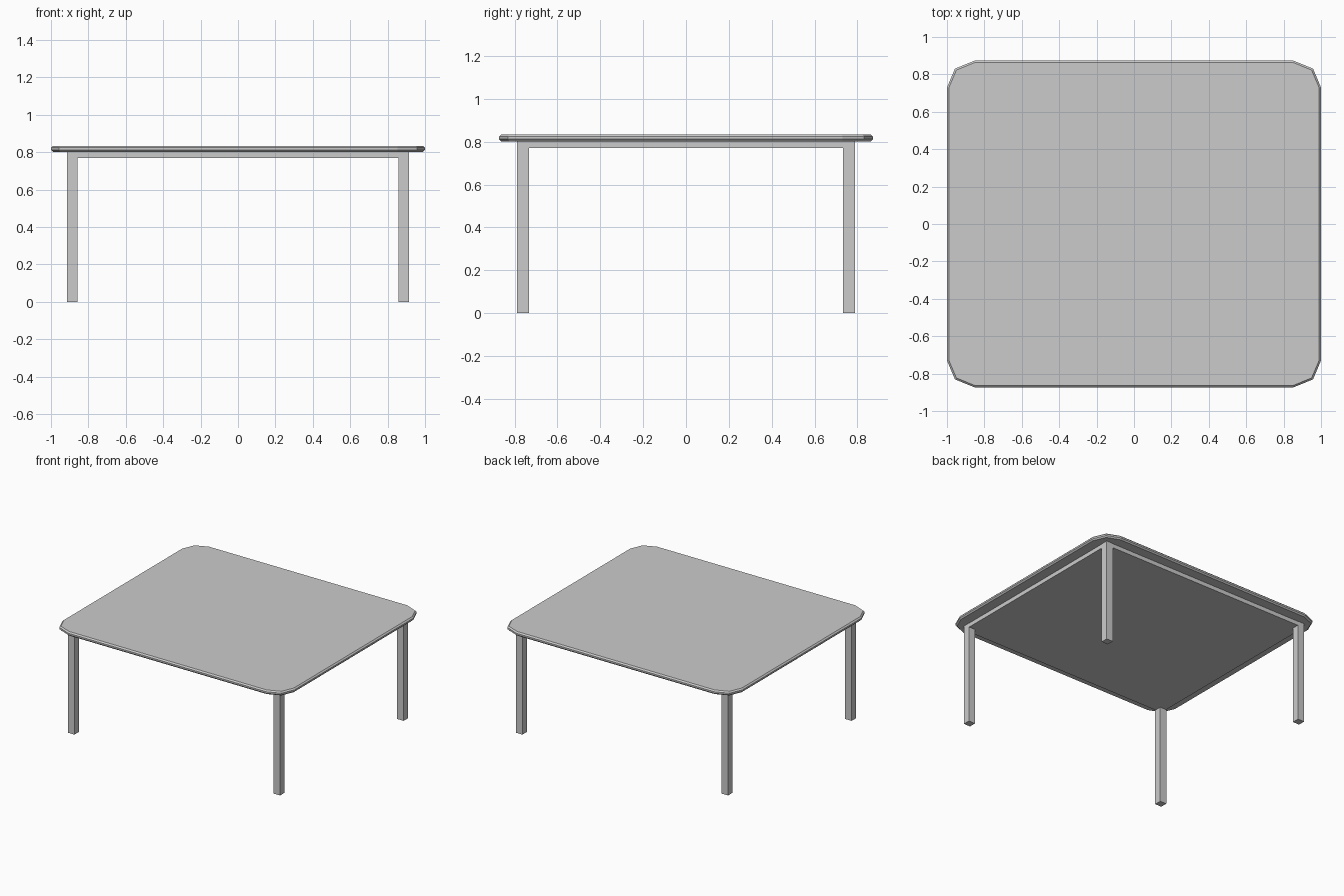
import bpy, bmesh

if "Cube" in bpy.data.objects:
    bpy.data.objects.remove(bpy.data.objects["Cube"])

TOP_Z, UNDER_Z, APRON_Z = 0.834, 0.802, 0.77


def finish(name, bm):
    bmesh.ops.recalc_face_normals(bm, faces=bm.faces)
    mesh = bpy.data.meshes.new(name)
    bm.to_mesh(mesh)
    bm.free()
    obj = bpy.data.objects.new(name, mesh)
    bpy.context.collection.objects.link(obj)
    return obj


def box(name, x0, x1, y0, y1, z0, z1):
    bm = bmesh.new()
    bmesh.ops.create_cube(bm, size=1)
    bmesh.ops.scale(bm, vec=(x1 - x0, y1 - y0, z1 - z0), verts=bm.verts)
    bmesh.ops.translate(bm, vec=((x0 + x1) / 2, (y0 + y1) / 2, (z0 + z1) / 2), verts=bm.verts)
    return finish(name, bm)


# Table top: one faceted corner mirrored round, extruded, rim edges chamfered
corner = [(1.0, 0.73), (0.957, 0.831), (0.853, 0.873)]
outline = (corner
           + [(-x, y) for x, y in reversed(corner)]
           + [(-x, -y) for x, y in corner]
           + [(x, -y) for x, y in reversed(corner)])
bm = bmesh.new()
base = bm.faces.new([bm.verts.new((x, y, UNDER_Z)) for x, y in outline])
ext = bmesh.ops.extrude_face_region(bm, geom=[base], use_keep_orig=True)
up = [v for v in ext["geom"] if isinstance(v, bmesh.types.BMVert)]
bmesh.ops.translate(bm, vec=(0, 0, TOP_Z - UNDER_Z), verts=up)
bmesh.ops.recalc_face_normals(bm, faces=bm.faces)
rim = [e for e in bm.edges if abs(e.verts[0].co.z - e.verts[1].co.z) < 1e-5]
bmesh.ops.bevel(bm, geom=rim, offset=0.01, offset_type='OFFSET',
                segments=1, profile=0.5, affect='EDGES')
finish("table_top", bm)

# Solid apron slab under the top, a hair inside the leg faces
box("apron", -0.912, 0.912, -0.786, 0.786, APRON_Z, UNDER_Z)

# Four square legs
for sy, fb in ((-1, "front"), (1, "back")):
    for sx, lr in ((-1, "left"), (1, "right")):
        xs = sorted((sx * 0.858, sx * 0.914))
        ys = sorted((sy * 0.733, sy * 0.788))
        box(f"{fb}_{lr}_leg", *xs, *ys, 0, UNDER_Z)
